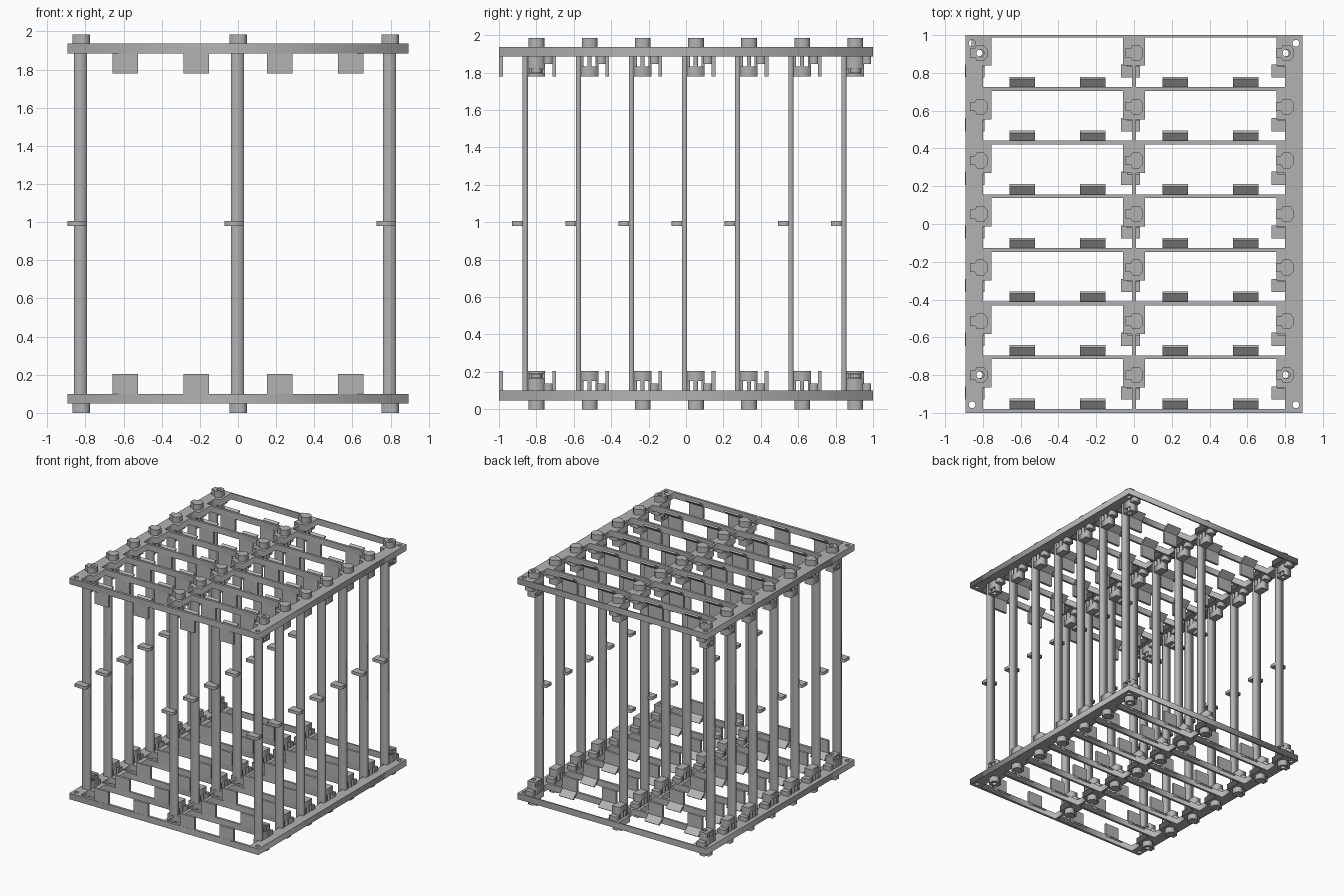
import bpy
import math

if "Cube" in bpy.data.objects:
    bpy.data.objects.remove(bpy.data.objects["Cube"], do_unlink=True)

MID = 0.9925                      # mirror plane between lower and upper halves
ROWS = [0.905 - 0.284 * i for i in range(7)]
COLUMNS = [-0.826, -0.002, 0.795]
FRAME = (0.048, 0.1)              # lower frame thickness
HOLE_X, HOLE_R = 0.012, 0.02

grey = bpy.data.materials.new("plain grey")
grey.use_nodes = True
COLOUR = (0.45, 0.45, 0.45, 1)
grey.diffuse_color = COLOUR
grey.node_tree.nodes["Principled BSDF"].inputs["Base Color"].default_value = COLOUR


def place(name, mesh, x=0, y=0, mirror="z"):
    """Put a mesh, drawn relative to the middle height, into the scene."""
    obj = bpy.data.objects.new(name, mesh)
    obj.location = (x, y, MID)
    bpy.context.collection.objects.link(obj)
    if mirror:
        mod = obj.modifiers.new("mirror", "MIRROR")
        mod.use_axis = [a in mirror for a in "xyz"]
        mod.use_mirror_merge = False
    return obj


def slab(name, loops, z0, z1):
    """Flat outline with holes, extruded from z0 to z1."""
    curve = bpy.data.curves.new(name, "CURVE")
    curve.dimensions = "2D"
    curve.fill_mode = "BOTH"
    curve.extrude = (z1 - z0) / 2
    for loop in loops:
        spline = curve.splines.new("POLY")
        spline.points.add(len(loop) - 1)
        for point, (x, y) in zip(spline.points, loop):
            point.co = (x, y, 0, 1)
        spline.use_cyclic_u = True
    temp = bpy.data.objects.new(name, curve)
    bpy.context.collection.objects.link(temp)
    graph = bpy.context.evaluated_depsgraph_get()
    mesh = bpy.data.meshes.new_from_object(temp.evaluated_get(graph))
    bpy.data.objects.remove(temp, do_unlink=True)
    for v in mesh.vertices:
        v.co.z += (z0 + z1) / 2 - MID
    mesh.materials.clear()
    mesh.materials.append(grey)
    return mesh


def sweep(name, profile, x0, x1):
    """A y-z profile swept along x."""
    n = len(profile)
    verts = [(x, y, z - MID) for x in (x0, x1) for y, z in profile]
    faces = [tuple(range(n)), tuple(reversed(range(n, 2 * n)))]
    faces += [(i, i + n, (i + 1) % n + n, (i + 1) % n) for i in range(n)]
    mesh = bpy.data.meshes.new(name)
    mesh.from_pydata(verts, [], faces)
    mesh.materials.append(grey)
    return mesh


def rect(x0, x1, y0, y1):
    return [(x0, y0), (x1, y0), (x1, y1), (x0, y1)]


def ring(x, y, r, n=20):
    return [(x + r * math.cos(math.tau * i / n), y + r * math.sin(math.tau * i / n))
            for i in range(n)]


# Frames: outline, two windows per row, corner holes and bolt holes
loops = [rect(-0.893, 0.893, -1, 1)]
for y in ROWS:
    low, step, high = y - 0.18, y - 0.067, min(y + 0.084, 0.988)
    for s in (-1, 1):
        loops.append([(s * x, v) for x, v in (
            (0.01, low), (0.8, low), (0.8, step), (0.755, step),
            (0.755, high), (0.058, high), (0.058, step), (0.01, step))])
for s in (-1, 1):
    for t in (-1, 1):
        loops.append(ring(s * 0.857, t * 0.957, 0.018))
for x in (COLUMNS[0], COLUMNS[2]):
    for y in (ROWS[0], ROWS[-1]):
        loops.append(ring(x + HOLE_X, y, HOLE_R))
place("frames", slab("frames", loops, *FRAME))

# Bent guide tabs on every cross bar
tab_profile = [(0, 0.205), (0.02, 0.205), (0.02, 0.1), (0.074, 0.057),
               (0.062, 0.048), (0, 0.095)]
for k, (x0, x1) in enumerate(((0.152, 0.287), (0.524, 0.658))):
    mesh = sweep("guide_tab", tab_profile, x0, x1)
    for y in ROWS:
        place("guide_tab", mesh, y=y - 0.2, mirror="xz")

# Shared post parts
W = 0.034
post = slab("post", [rect(-W, W, -0.074, -0.047)], 0.1, MID)
stop = slab("post_stop", [rect(-0.068, W, -0.13, -0.06)], MID - 0.012, MID + 0.014)
flange = slab("bracket_flange", [rect(-W, W, 0.04, 0.085)], 0.1, 0.138)
half_head = [(-0.042, 0.024), (-0.016, 0.024), (-0.006, 0.042), (0.03, 0.042), (0.05, 0.02)]
head_outline = half_head + [(x, -y) for x, y in reversed(half_head)]
hole = ring(HOLE_X, 0, HOLE_R)

# Snap bracket: solid base with three fingers
body = rect(-W, W, -0.05, 0.046)
snap_parts = [
    ("snap_head", slab("snap_head", [head_outline], 0, FRAME[0])),
    ("snap_base", slab("snap_base", [body], 0.152, 0.205)),
    ("snap_fingers", slab("snap_fingers", [rect(-W, W, a, b) for a, b in
                          ((-0.05, -0.032), (-0.012, 0.01), (0.03, 0.046))], 0.09, 0.152)),
]

# Bolted corner bracket: bored block with a slot holding a nut
bolt_parts = [
    ("bolt_head", slab("bolt_head", [head_outline, hole], 0, FRAME[0])),
    ("bolt_block", slab("bolt_block", [body, hole], 0.1, 0.165)),
    ("bolt_cap", slab("bolt_cap", [body, hole], 0.19, 0.205)),
    ("slot_walls", slab("slot_walls", [rect(-W, W, -0.05, -0.035),
                                       rect(-W, W, 0.032, 0.046)], 0.165, 0.19)),
    ("nut", slab("nut", [ring(0, 0, 0.033, 6), ring(HOLE_X - 0.006, 0, 0.018)], 0.167, 0.188)),
]

# Three columns of seven posts
for x in COLUMNS:
    for y in ROWS:
        place("post", post, x, y)
        place("post_stop", stop, x, y, mirror="")
        place("bracket_flange", flange, x, y)
        corner = x != COLUMNS[1] and y in (ROWS[0], ROWS[-1])
        for name, mesh in (bolt_parts if corner else snap_parts):
            place(name, mesh, x, y)
